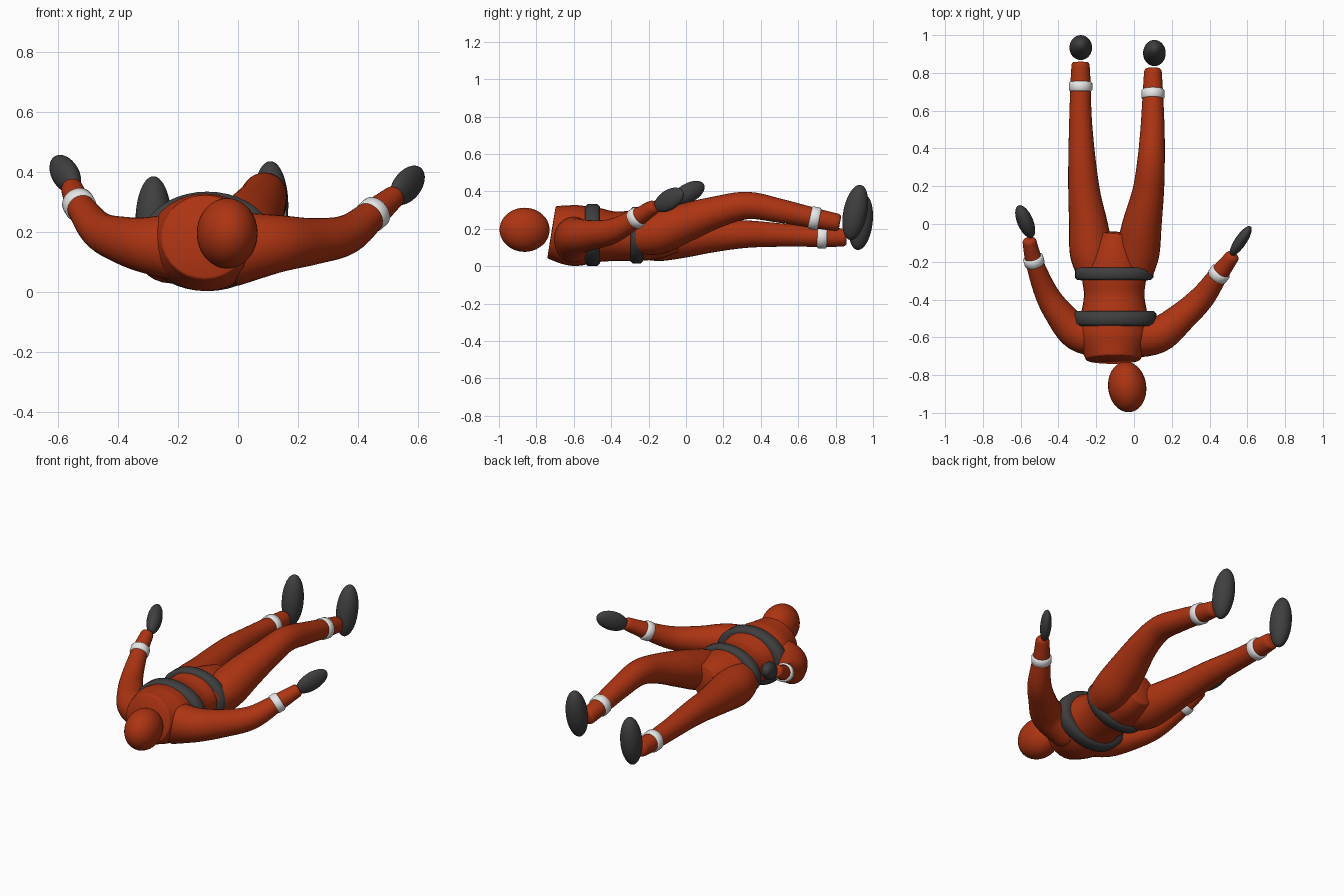
import bpy, bmesh, math
from mathutils import Vector, Matrix

if "Cube" in bpy.data.objects:
    bpy.data.objects.remove(bpy.data.objects["Cube"])


def material(name, rgb):
    m = bpy.data.materials.new(name)
    m.diffuse_color = (*rgb, 1)
    m.use_nodes = True
    m.node_tree.nodes["Principled BSDF"].inputs["Base Color"].default_value = m.diffuse_color
    return m


ORANGE = material("orange red suit", (0.42, 0.034, 0.006))
GREY = material("dark grey", (0.05, 0.05, 0.05))
WHITE = material("white", (0.8, 0.8, 0.8))


def finish(name, bm, mat, angle=50):
    bmesh.ops.recalc_face_normals(bm, faces=bm.faces)
    me = bpy.data.meshes.new(name)
    bm.to_mesh(me)
    bm.free()
    me.materials.append(mat)
    ob = bpy.data.objects.new(name, me)
    bpy.context.collection.objects.link(ob)
    bpy.context.view_layer.objects.active = ob
    ob.select_set(True)
    bpy.ops.object.shade_smooth_by_angle(angle=math.radians(angle))
    ob.select_set(False)
    return ob


def frame(axis):
    """Side and up vectors square to an axis; side stays horizontal."""
    t = Vector(axis).normalized()
    side = t.cross(Vector((0, 0, 1))).normalized()
    return t, side, side.cross(t)


def bridge(bm, a, b):
    n = len(a)
    for i in range(n):
        bm.faces.new((a[i], a[(i + 1) % n], b[(i + 1) % n], b[i]))


def spline(points, steps=5):
    """Catmull-Rom through stations of any width."""
    p = [points[0]] + points + [points[-1]]
    out = []
    for k in range(1, len(p) - 2):
        for s in range(steps):
            t = s / steps
            out.append([0.5 * (2 * b + (c - a) * t + (2 * a - 5 * b + 4 * c - d) * t * t
                               + (3 * b - a - 3 * c + d) * t ** 3)
                        for a, b, c, d in zip(p[k - 1], p[k], p[k + 1], p[k + 2])])
    return out + [list(points[-1])]


def tube(name, stations, mat, cap=0.02, n=28):
    """Loft of ellipses; station = x, y, z, width radius, height radius."""
    st = spline([s if len(s) == 5 else (*s, s[3]) for s in stations])
    c = [Vector(s[:3]) for s in st]
    rows = []
    for i, s in enumerate(st):
        d = c[min(i + 1, len(c) - 1)] - c[max(i - 1, 0)]
        rows.append((c[i], d.normalized(), s[3], s[4]))
    # rounded far and near ends
    for sign, at in ((1, len(rows)), (-1, 0)):
        p, d, u, v = rows[-1] if sign > 0 else rows[0]
        for k in range(1, 4):
            a = k * math.pi / 8
            row = (p + d * sign * cap * math.sin(a), d,
                   u - cap * (1 - math.cos(a)), v - cap * (1 - math.cos(a)))
            rows.append(row) if sign > 0 else rows.insert(0, row)
    bm = bmesh.new()
    rings = []
    for p, d, u, v in rows:
        _, side, up = frame(d)
        rings.append([bm.verts.new(p + side * u * math.cos(2 * math.pi * j / n)
                                   + up * v * math.sin(2 * math.pi * j / n)) for j in range(n)])
    for a, b in zip(rings, rings[1:]):
        bridge(bm, a, b)
    bm.faces.new(rings[0])
    bm.faces.new(rings[-1])
    return finish(name, bm, mat)


def band(name, centre, axis, u, v, half, thick, mat, n=40):
    """Closed strap with softened edges around an axis."""
    t, side, up = frame(axis)
    e = min(half, thick) * 0.35
    prof = [(-half, -thick), (-half, -e), (-half + e, 0),
            (half - e, 0), (half, -e), (half, -thick)]
    bm = bmesh.new()
    rings = []
    for j in range(n):
        a = 2 * math.pi * j / n
        rings.append([bm.verts.new(Vector(centre) + t * w + side * (u + r) * math.cos(a)
                                   + up * (v + r) * math.sin(a)) for w, r in prof])
    for j in range(n):
        bridge(bm, rings[j], rings[(j + 1) % n])
    return finish(name, bm, mat, 60)


def egg(name, centre, axis, long, wide, tall, mat):
    """Ellipsoid whose long radius follows an axis."""
    t, side, up = frame(axis)
    m = Matrix((side * wide, up * tall, t * long)).transposed().to_4x4()
    bm = bmesh.new()
    bmesh.ops.create_uvsphere(bm, u_segments=32, v_segments=20, radius=1,
                              matrix=Matrix.Translation(centre) @ m)
    return finish(name, bm, mat, 180)


# Head and body
egg("head", (-0.036, -0.863, 0.195), (-0.12, 1, 0), 0.134, 0.101, 0.118, ORANGE)
tube("torso", [(-0.11, -0.705, 0.18, 0.15, 0.145), (-0.11, -0.6, 0.165, 0.19, 0.163),
               (-0.105, -0.5, 0.168, 0.18, 0.15), (-0.105, -0.38, 0.16, 0.16, 0.132),
               (-0.105, -0.27, 0.163, 0.168, 0.136), (-0.1, -0.15, 0.165, 0.13, 0.125),
               (-0.095, -0.06, 0.17, 0.09, 0.1)], ORANGE, cap=0.015)

# Straps around chest and waist
band("chest_strap", (-0.103, -0.5, 0.168), (0, 1, 0), 0.222, 0.166, 0.039, 0.045, GREY)
band("waist_strap", (-0.105, -0.263, 0.165), (0, 1, 0), 0.207, 0.151, 0.033, 0.045, GREY)

# Legs: one nearly straight, one with a raised knee
tube("left_leg", [(-0.2, -0.26, 0.15, 0.1), (-0.225, -0.15, 0.143, 0.115),
                  (-0.242, 0, 0.15, 0.102), (-0.262, 0.15, 0.162, 0.086),
                  (-0.275, 0.33, 0.172, 0.073), (-0.283, 0.55, 0.165, 0.06),
                  (-0.283, 0.75, 0.156, 0.053), (-0.283, 0.84, 0.154, 0.048)], ORANGE)
tube("right_leg", [(0.0, -0.26, 0.16, 0.1), (0.02, -0.15, 0.18, 0.115),
                   (0.043, 0, 0.235, 0.104), (0.075, 0.17, 0.292, 0.084),
                   (0.09, 0.33, 0.325, 0.073), (0.098, 0.5, 0.297, 0.064),
                   (0.1, 0.69, 0.257, 0.054), (0.1, 0.805, 0.235, 0.047)], ORANGE)

# Arms, spread and raised at the hands
tube("left_arm", [(-0.17, -0.6, 0.15, 0.11, 0.125), (-0.3, -0.575, 0.155, 0.095),
                  (-0.395, -0.475, 0.175, 0.077), (-0.467, -0.36, 0.207, 0.062),
                  (-0.528, -0.2, 0.287, 0.046), (-0.553, -0.095, 0.342, 0.037)], ORANGE)
tube("right_arm", [(-0.01, -0.6, 0.145, 0.11, 0.125), (0.13, -0.585, 0.16, 0.097),
                   (0.25, -0.495, 0.168, 0.078), (0.362, -0.388, 0.19, 0.066),
                   (0.45, -0.265, 0.258, 0.05), (0.518, -0.175, 0.315, 0.038)], ORANGE)

# White cuffs at wrists and ankles
for name, centre, axis, r, half in (
        ("left_wrist_cuff", (-0.53, -0.195, 0.29), (-0.05, 0.16, 0.085), 0.054, 0.024),
        ("right_wrist_cuff", (0.45, -0.265, 0.258), (0.075, 0.1, 0.065), 0.056, 0.024),
        ("left_ankle_cuff", (-0.283, 0.728, 0.157), (0, 1, -0.04), 0.062, 0.026),
        ("right_ankle_cuff", (0.1, 0.688, 0.257), (0, 1, -0.2), 0.061, 0.026)):
    band(name, centre, axis, r, r, half, 0.018, WHITE)

# Gloves and boots
egg("left_hand", (-0.576, 0.013, 0.392), (-0.07, 0.165, 0.09), 0.1, 0.042, 0.052, GREY)
egg("right_hand", (0.565, -0.09, 0.355), (0.105, 0.155, 0.09), 0.1, 0.031, 0.055, GREY)
egg("left_foot", (-0.282, 0.934, 0.236), (0, 0.12, 1), 0.15, 0.06, 0.064, GREY)
egg("right_foot", (0.108, 0.905, 0.288), (0, 0.2, 1), 0.15, 0.06, 0.064, GREY)
